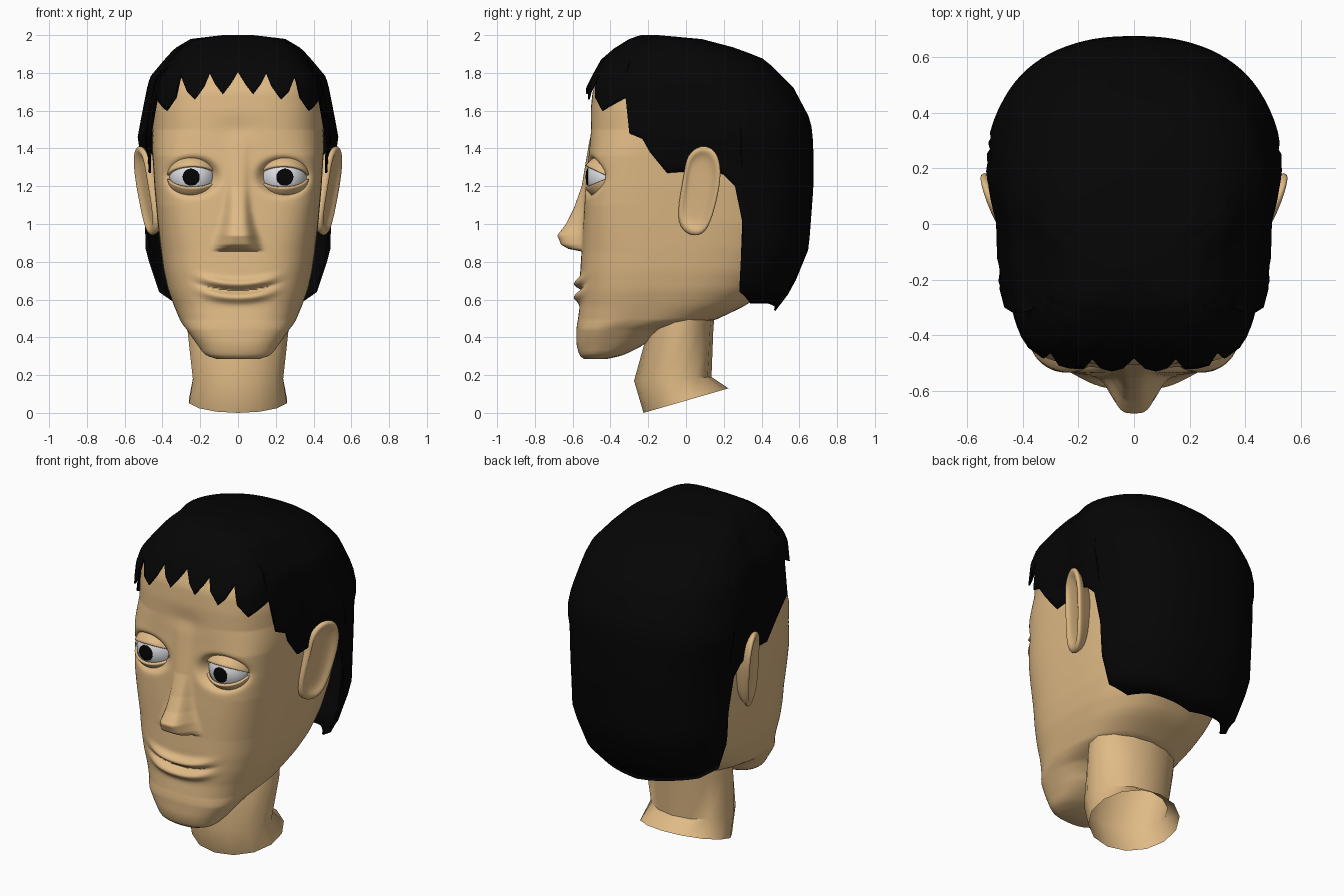
import bpy, bmesh
from math import sin, cos, pi, radians, atan2, exp

if "Cube" in bpy.data.objects:
    bpy.data.objects.remove(bpy.data.objects["Cube"])

def material(name, r, g, b):
    m = bpy.data.materials.new(name)
    m.diffuse_color = (r, g, b, 1)
    m.use_nodes = True
    m.node_tree.nodes["Principled BSDF"].inputs["Base Color"].default_value = m.diffuse_color
    return m

SKIN = material("skin", 0.74, 0.49, 0.235)
BLACK = material("black", 0.0015, 0.0015, 0.0015)
WHITE = material("eye_white", 0.75, 0.76, 0.80)

def make(name, verts, faces, mat, angle=50, solid=0, subdiv=0):
    me = bpy.data.meshes.new(name)
    me.from_pydata(verts, [], faces)
    bm = bmesh.new()
    bm.from_mesh(me)
    bmesh.ops.remove_doubles(bm, verts=bm.verts, dist=1e-5)
    bmesh.ops.recalc_face_normals(bm, faces=bm.faces)
    bm.to_mesh(me)
    bm.free()
    me.materials.append(mat)
    ob = bpy.data.objects.new(name, me)
    bpy.context.collection.objects.link(ob)
    bpy.ops.object.select_all(action='DESELECT')
    ob.select_set(True)
    bpy.context.view_layer.objects.active = ob
    bpy.ops.object.shade_smooth_by_angle(angle=radians(angle))
    if solid:
        s = ob.modifiers.new("thickness", 'SOLIDIFY')
        s.thickness, s.offset = solid, -1
    if subdiv:
        s = ob.modifiers.new("smooth", 'SUBSURF')
        s.levels = s.render_levels = subdiv
    return ob

def loft(rings, closed=True, cap_start=False, cap_end=False):
    n = len(rings[0])
    verts = [p for r in rings for p in r]
    faces = []
    for i in range(len(rings) - 1):
        for j in range(n if closed else n - 1):
            k = (j + 1) % n
            faces.append((i*n + j, i*n + k, (i+1)*n + k, (i+1)*n + j))
    if cap_start:
        faces.append(tuple(range(n)))
    if cap_end:
        faces.append(tuple(range(len(verts) - n, len(verts))))
    return verts, faces

def lerp(table, z):
    if z <= table[0][0]:
        return table[0][1:]
    for a, b in zip(table, table[1:]):
        if z <= b[0]:
            t = (z - a[0]) / (b[0] - a[0])
            return tuple(p + (q - p) * t for p, q in zip(a[1:], b[1:]))
    return table[-1][1:]

def slice_point(row, mid, phi, nf, nb):
    """Point on a superellipse slice; phi = 0 faces the front."""
    w, yf, yb = row
    cy = yf + mid * (yb - yf)
    c, s = cos(phi), sin(phi)
    d, n = (cy - yf, nf) if c > 0 else (yb - cy, nb)
    r = (abs(c / d) ** n + abs(s / w) ** n) ** (-1 / n)
    return r * s, cy - r * c

# ---- head: stacked slices (z, half width, front y, back y)
HEAD = [(.285, .11, -.54, -.42), (.305, .175, -.565, -.33), (.36, .215, -.58, -.22),
        (.41, .25, -.58, -.17), (.46, .285, -.58, -.07), (.475, .30, -.575, .12),
        (.57, .34, -.562, .32), (.65, .37, -.562, .42), (.75, .393, -.56, .50),
        (.87, .41, -.552, .56), (1.0, .425, -.545, .60), (1.2, .443, -.532, .62),
        (1.4, .455, -.512, .62), (1.6, .452, -.505, .58), (1.7, .435, -.495, .52),
        (1.8, .395, -.455, .42), (1.9, .30, -.33, .27), (1.96, .17, -.25, .0)]
SQUARE = [(.29, 2.3), (.6, 3.0), (.85, 3.3), (1.1, 4.0), (1.36, 4.0), (1.5, 3.2), (2, 3.1)]  # front squareness
NOSE = [(.855, 0, .10), (.868, .07, .10), (.89, .11, .098), (.94, .133, .085),
        (1.0, .09, .07), (1.08, .055, .058), (1.2, .02, .05), (1.35, .010, .05), (1.5, 0, .06)]

def face_relief(x, z):
    """How far the face comes forward: nose, eye sockets, lips, brow."""
    ax = abs(x)
    h, w = lerp(NOSE, z)
    f = h * exp(-(ax / w) ** 4)
    f -= .11 * exp(-(((ax - .24) / .118) ** 2 + ((z - 1.25) / .085) ** 2) ** 2)
    zm = z - .8 * x * x
    mouth = exp(-(ax / .185) ** 4)
    f += mouth * (.032 * exp(-((zm - .683) / .024) ** 2) + .032 * exp(-((zm - .610) / .026) ** 2)
                  - .016 * exp(-((zm - .647) / .012) ** 2))
    f -= .010 * exp(-(ax / .12) ** 2 - ((z - 1.50) / .06) ** 2)
    return f

rings = []
ROWS, COLS = 250, 160
for i in range(ROWS + 1):
    z = .285 + 1.675 * i / ROWS
    k = min(.02, (z - .285) * .5)
    samples = [lerp(HEAD, z + k * q) for q in (-1, -.5, 0, .5, 1)]
    row = [sum(v) / 5 for v in zip(*samples)]
    ring = []
    for j in range(COLS):
        u = 2 * pi * j / COLS
        x, y = slice_point(row, .45, u - .4 * sin(u), lerp(SQUARE, z)[0], 2.6)
        if y < row[1] + .25:
            y -= face_relief(x, z)
        ring.append((x, y, z))
    rings.append(ring)
make("head", *loft(rings, cap_start=True, cap_end=True), SKIN)

# ---- neck: open low-poly tube (front z, back z, front y, back y, half width)
rings = []
for zf, zb, yf, yb, w in [(.0, .13, -.225, .225, .265), (.17, .19, -.275, .135, .245),
                          (.44, .45, -.20, .145, .275), (.6, .6, -.18, .16, .27)]:
    rings.append([(w * sin(2*pi*j/14), (yf+yb)/2 - (yb-yf)/2 * cos(2*pi*j/14),
                   (zf+zb)/2 - (zb-zf)/2 * cos(2*pi*j/14)) for j in range(14)])
make("neck", *loft(rings), SKIN)

# ---- hair: slices (z, half width, front y, back y), cut off at a jagged hairline
HAIR = [(.52, .30, -.30, .46), (.58, .37, -.35, .50), (.65, .44, -.40, .56), (.87, .497, -.45, .65),
        (1.2, .503, -.50, .675), (1.36, .51, -.515, .675), (1.45, .533, -.525, .672), (1.55, .515, -.53, .66),
        (1.72, .482, -.53, .57), (1.78, .465, -.50, .51), (1.87, .39, -.45, .42),
        (1.93, .335, -.38, .27), (1.98, .25, -.30, .08), (2.0, .08, -.24, -.15)]
FRINGE = [(0, 1.81), (.04, 1.74), (.08, 1.69), (.12, 1.74), (.15, 1.80), (.18, 1.73), (.23, 1.66),
          (.27, 1.70), (.30, 1.78), (.33, 1.67), (.38, 1.60)]       # x, z
SIDE = [(-.32, 1.67), (-.30, 1.48), (-.23, 1.45), (-.19, 1.38), (-.10, 1.27), (.03, 1.28),  # y, z
        (.10, 1.30), (.20, 1.26), (.26, 1.20), (.30, 1.0), (.29, .80), (.285, .64), (.34, .58), (.43, .58)]
MID, NF, NB = .58, 4.0, 2.4
line = []
for x, z in FRINGE:
    w, yf, yb = lerp(HAIR, z)
    x /= .935
    line.append((atan2(x, MID * (yb - yf) * (1 - (x / w) ** NF) ** (1 / NF)), z))
last = line[-1][0]
for y, z in SIDE:
    w, yf, yb = lerp(HAIR, z)
    dy = yf + MID * (yb - yf) - y
    d, n = (MID * (yb - yf), NF) if dy > 0 else ((1 - MID) * (yb - yf), NB)
    last = max(last + .004, atan2(w * max(.05, 1 - abs(dy / d) ** n) ** (1 / n), dy))
    line.append((last, z))
line.append((pi, .54))
half = []
for (p, z), (q, v) in zip(line, line[1:]):
    m = max(1, int((q - p) / .06))
    half += [(p + (q - p) * i / m, z + (v - z) * i / m) for i in range(m)]
half.append(line[-1])
columns = half + [(-p, z) for p, z in half[-2:0:-1]]
rings = []
for i in range(29):
    t = 1 - (1 - i / 28) ** 1.6
    ring = []
    for p, zl in columns:
        z = zl + (2 - zl) * t
        x, y = slice_point(lerp(HAIR, z), MID, p, NF, NB)
        x *= 1 - .065 * min(1, max(0, cos(p)) / .3)      # narrower in front of the ears
        ring.append((x, y, z))
    rings.append(ring)
make("hair", *loft(rings, cap_end=True), BLACK, solid=.01)

# ---- eyes, lids and ears, mirrored left and right
def ball(name, centre, radius, scale, mat):
    rings = [[(centre[0] + radius*scale[0]*sin(a)*cos(2*pi*j/32),
               centre[1] - radius*scale[1]*cos(a),
               centre[2] + radius*scale[2]*sin(a)*sin(2*pi*j/32)) for j in range(32)]
             for a in (pi * i / 16 for i in range(17))]
    make(name, *loft(rings), mat)

EAR = [(-.01, 1.27), (.0, 1.37), (.08, 1.43), (.165, 1.40), (.195, 1.28), (.165, 1.12),
       (.12, .96), (.05, .92), (-.045, .97), (-.045, 1.10)]    # y, z outline

for side, s in (("right", 1), ("left", -1)):
    ex, ey, ez = s * .24, -.405, 1.248
    ball(side + "_eyeball", (ex, ey, ez), .122, (1.02, 1, 1), WHITE)
    ball(side + "_pupil", (s * .248, -.522, ez), .045, (1, .2, 1), BLACK)
    for lid, e0, e1 in (("upper", 29, 85), ("lower", -27, -70)):
        rings = []
        for i in range(11):
            e = radians(e0 + (e1 - e0) * i / 10)
            us = [radians(-80 + 160 * j / 20) for j in range(21)]
            rings.append([(ex + .137*sin(u), ey - .145*cos(u)*cos(e), ez + .126*cos(u)*sin(e)) for u in us])
        make(f"{side}_{lid}_eyelid", *loft(rings, closed=False), SKIN, solid=.014)
    # ear rings: back root, outer rim, inner rim, hollow (scale, offset outwards)
    rings = []
    for k, off in [(.72, -.09), (.94, -.03), (1.0, -.010), (.93, .006), (.78, .004), (.62, -.012), (.25, -.016)]:
        ring = []
        for y, z in EAR:
            y, z = .065 + (y - .065) * k, 1.18 + (z - 1.18) * (k * .7 + .3 if k < .9 and off > -.05 else k)
            z = min(z, 1.405) if k < .9 else z
            ring.append((s * (.43 + .35 * (y + .05) + .05 * (z - .95) / .45 + off), y, z))
        rings.append(ring)
    make(side + "_ear", *loft(rings, cap_end=True), SKIN, angle=180, subdiv=2)
